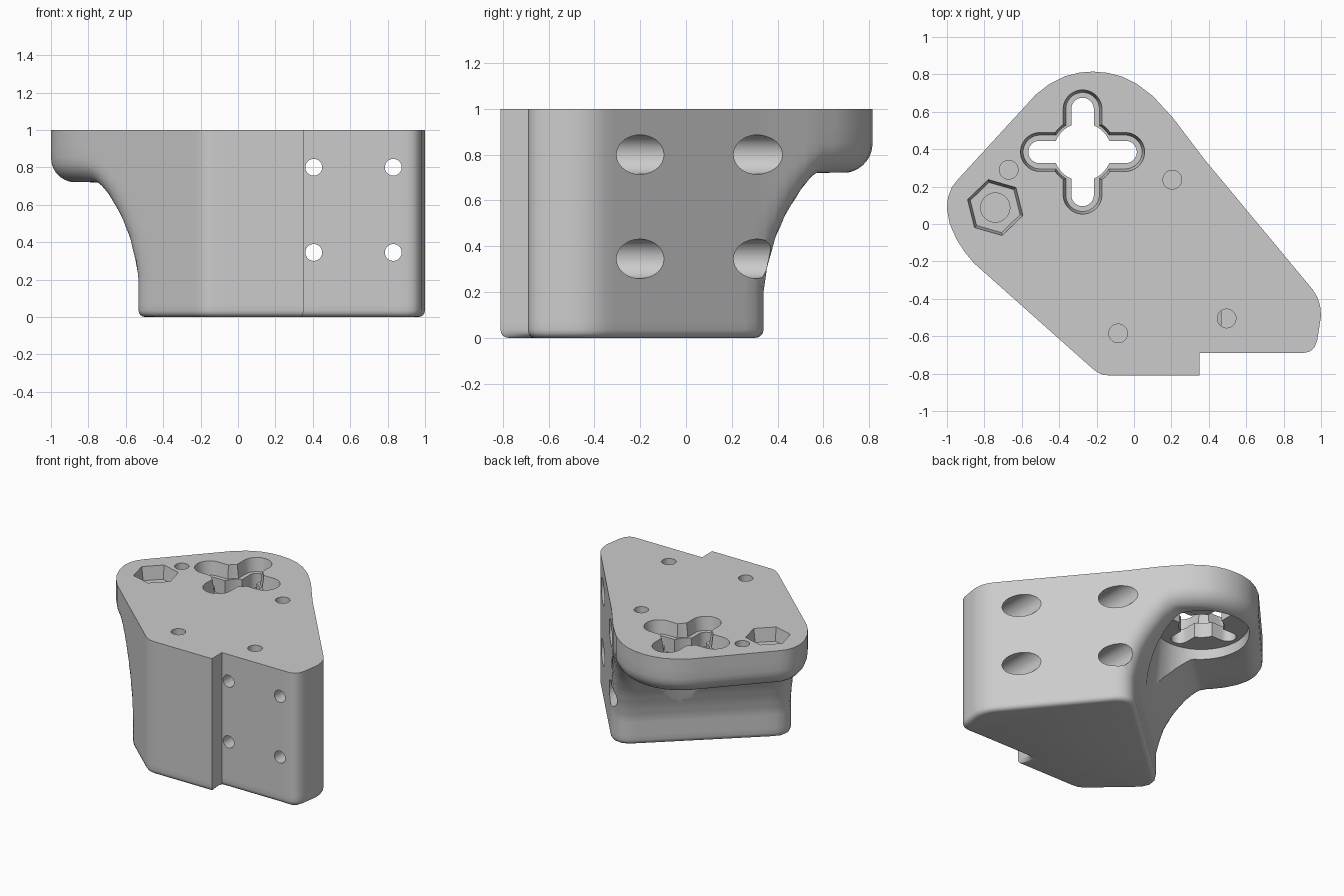
import bpy
import bmesh
import math
from mathutils import Vector

if "Cube" in bpy.data.objects:
    bpy.data.objects.remove(bpy.data.objects["Cube"], do_unlink=True)

grey = bpy.data.materials.new("plain_grey")
grey.use_nodes = True
grey.diffuse_color = (0.6, 0.6, 0.6, 1)
grey.node_tree.nodes["Principled BSDF"].inputs["Base Color"].default_value = (0.6, 0.6, 0.6, 1)


def loft(name, rings):
    """Closed solid skinned through rings that have equal point counts."""
    bm = bmesh.new()
    rows = [[bm.verts.new(p) for p in ring] for ring in rings]
    n = len(rows[0])
    for low, high in zip(rows, rows[1:]):
        for i in range(n):
            j = (i + 1) % n
            bm.faces.new((low[i], low[j], high[j], high[i]))
    bm.faces.new(rows[0][::-1])
    bm.faces.new(rows[-1])
    bmesh.ops.recalc_face_normals(bm, faces=bm.faces)
    mesh = bpy.data.meshes.new(name)
    bm.to_mesh(mesh)
    bm.free()
    mesh.materials.append(grey)
    obj = bpy.data.objects.new(name, mesh)
    bpy.context.collection.objects.link(obj)
    return obj


# Plan outline of the block, clockwise from the front
corners = [(-.13, -.81), (-.165, -.806), (-.195, -.793), (-.22, -.775),
           (-.855, -.21), (-.905, -.15), (-.95, -.08), (-.985, 0), (-1, .08),
           (-.995, .14), (-.975, .195), (-.94, .24),
           (-.527, .69), (-.45, .75), (-.37, .79), (-.29, .81), (-.22, .815),
           (-.14, .808), (-.06, .787), (.01, .752), (.1, .685), (.21, .565),
           (.377, .345), (.955, -.35), (.98, -.39), (.995, -.435), (1, -.49),
           (.98, -.62), (.965, -.66), (.94, -.682), (.905, -.69),
           (.35, -.69), (.35, -.81)]
corners = [Vector(c) for c in corners]
outline = []
for p, q in zip(corners, corners[1:] + corners[:1]):
    steps = math.ceil((q - p).length / 0.06)
    outline += [p.lerp(q, k / steps) for k in range(steps)]

# Undercut profile: distance along the cut direction, height
CUT = Vector((-0.67, 0.743))
START, PLATE, ROUND, FOOT = 0.065, 0.72, 0.13, 0.035
profile = [(0, -1), (0, .2), (.02, .3), (.06, .42), (.12, .53),
           (.2, .635), (.26, .69), (.29, .711), (.32, PLATE), (3, PLATE)]
profile = [Vector((s + START, z)) for s, z in profile]


def undercut_distance(s, z):
    p = Vector((s, z))
    best, wall = 9.0, 9.0
    for a, b in zip(profile, profile[1:]):
        d = b - a
        t = min(1, max(0, (p - a).dot(d) / d.length_squared))
        best = min(best, (p - a - d * t).length)
        if a.y <= z < b.y:
            wall = a.x + d.x * (z - a.y) / d.y
    return best if s > wall else -best


def round_max(a, b, r):
    a, b = a + r, b + r
    return min(max(a, b), 0) + math.hypot(max(a, 0), max(b, 0)) - r


# Block body: every layer is the outline trimmed by the rounded undercut
centre = Vector((0.1, -0.2))
heights = [0, .003, .01, .02, .035, .07, .12, .17]
heights += [.2 + .035 * k for k in range(14)]
heights += [.675, .69, .702, .711, .717, .722, .726, .732, .741, .754,
            .77, .79, .815, .85, .92, 1]
layers = [[] for _ in heights]
for i, p in enumerate(outline):
    into = (p - outline[i - 1]).normalized()
    out = (outline[(i + 1) % len(outline)] - p).normalized()
    along = (into + out).normalized()
    ray = p - centre
    slope = ray.dot(Vector((-along.y, along.x)))
    for layer, z in zip(layers, heights):
        def outside(t):
            q = centre + ray * t
            side = round_max((t - 1) * slope, undercut_distance(q.dot(CUT), z), ROUND)
            return round_max(side, -z, FOOT) > 1e-6
        low, high = 0.0, 1.0
        if not outside(1.0):
            low = 1.0
        else:
            for _ in range(17):
                mid = (low + high) / 2
                low, high = (low, mid) if outside(mid) else (mid, high)
        q = centre + ray * low
        layer.append((q.x, q.y, z))
body = loft("mounting_block", layers)


def ring(x, y, z, r, half=0, turn=0, n=40):
    """Circle or slot outline lying flat at height z."""
    pts = []
    for k in range(n):
        a = math.tau * (k + 0.5) / n
        u, v = r * math.cos(a), r * math.sin(a)
        u += math.copysign(half, u)
        pts.append((x + u * math.cos(turn) - v * math.sin(turn),
                    y + u * math.sin(turn) + v * math.cos(turn), z))
    return pts


def carve(rings):
    cutter = loft("cutter", rings)
    cutter.hide_render = True
    mod = body.modifiers.new("carve", 'BOOLEAN')
    mod.operation = 'DIFFERENCE'
    mod.solver = 'EXACT'
    mod.object = cutter
    bpy.context.view_layer.objects.active = body
    bpy.ops.object.modifier_apply(modifier=mod.name)
    bpy.data.objects.remove(cutter, do_unlink=True)


# Wide round relief under the overhanging plate
SX, SY = -0.275, 0.385
carve([ring(SX, SY, .1, .4, n=64), ring(SX, SY, .79, .32, n=64)])

# Cross-shaped slot: tapered recess above a narrower through opening
for turn in (0, math.pi / 2):
    carve([ring(SX, SY, .9, .09, .228, turn), ring(SX, SY, 1.05, .111, .228, turn)])
carve([ring(SX, SY, .9, .168), ring(SX, SY, 1.05, .186)])
for turn in (0, math.pi / 2):
    carve([ring(SX, SY, .6, .06, .23, turn), ring(SX, SY, .95, .06, .23, turn)])
carve([ring(SX, SY, .6, .155), ring(SX, SY, .95, .155)])

# Hexagonal nut pocket with a round hole in its floor
HX, HY, TURN = -0.742, 0.088, math.radians(14)
carve([ring(HX, HY, .9, .138, turn=TURN, n=6), ring(HX, HY, 1.05, .162, turn=TURN, n=6)])
carve([ring(HX, HY, .84, .078), ring(HX, HY, .95, .078)])

# Horizontal bolt holes, counterbored from the sloping back
for x in (.405, .83):
    for z in (.8, .345):
        for r, y0, y1 in ((.086, -.57, 1), (.045, -1, -.5)):
            carve([[(px, y, pz) for px, pz, _ in ring(x, z, 0, r)] for y in (y0, y1)])

# Small blind holes in the top
for x, y in ((-.67, .29), (.205, .237), (-.085, -.585), (.495, -.505)):
    carve([ring(x, y, .86, .05), ring(x, y, 1.05, .05)])

# Smooth shading with crisp edges
bpy.ops.object.select_all(action='DESELECT')
body.select_set(True)
bpy.context.view_layer.objects.active = body
bpy.ops.object.shade_smooth_by_angle(angle=math.radians(32))
